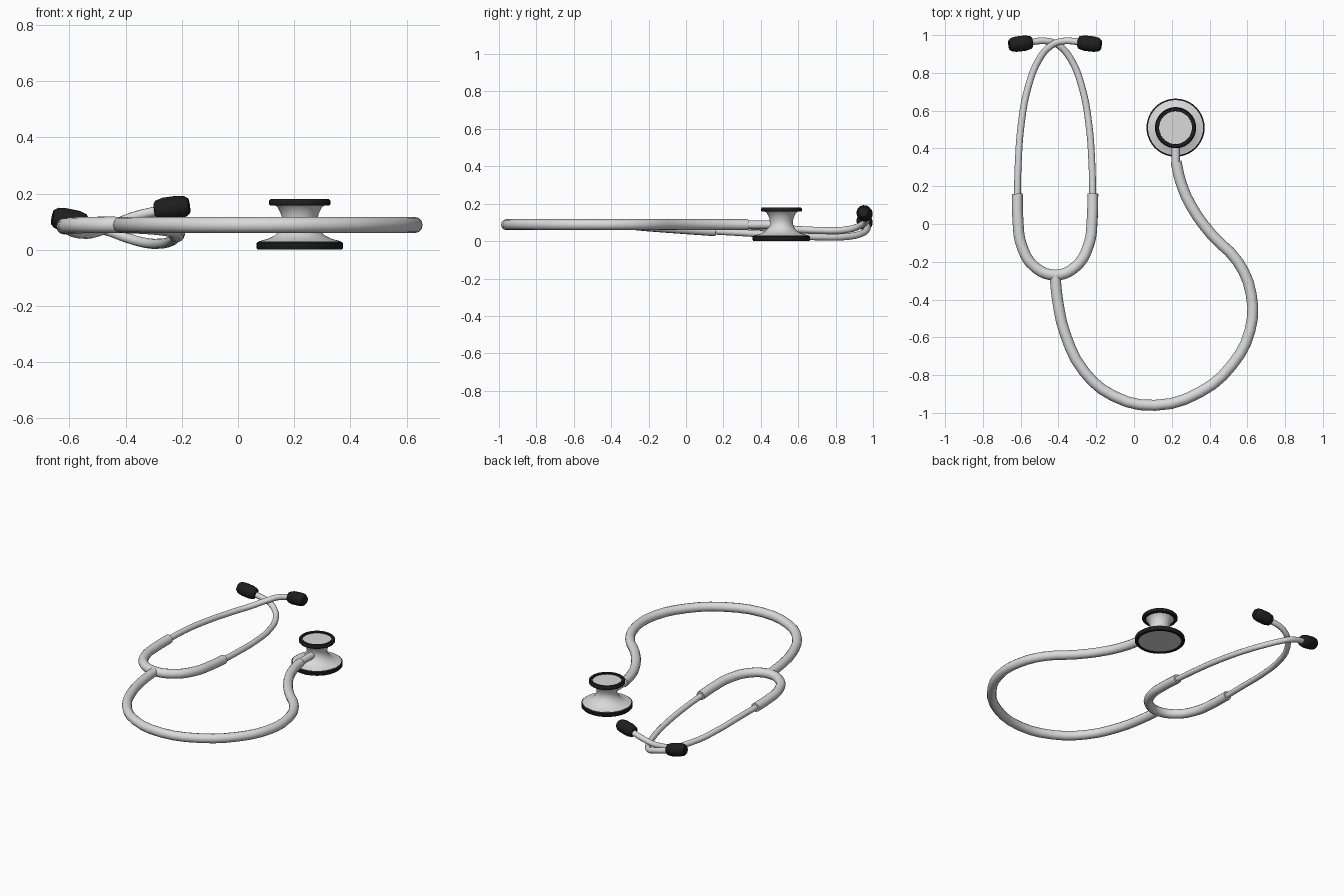
import bpy, bmesh, math
from mathutils import Vector

if "Cube" in bpy.data.objects:
    bpy.data.objects.remove(bpy.data.objects["Cube"])


def material(name, rgb):
    m = bpy.data.materials.new(name)
    m.diffuse_color = (*rgb, 1)
    m.use_nodes = True
    m.node_tree.nodes["Principled BSDF"].inputs["Base Color"].default_value = m.diffuse_color
    return m


GREY = material("light_grey", (0.7, 0.7, 0.7))
BLACK = material("soft_black", (0.013, 0.013, 0.013))


def finish(name, mesh, mat):
    mesh.materials.clear()
    mesh.materials.append(mat)
    ob = bpy.data.objects.new(name, mesh)
    bpy.context.collection.objects.link(ob)
    bpy.ops.object.select_all(action='DESELECT')
    ob.select_set(True)
    bpy.context.view_layer.objects.active = ob
    bpy.ops.object.shade_smooth_by_angle(angle=math.radians(40))
    return ob


def tube(name, points, radius, mat, steps=5):
    """Round tube swept along a smooth path, with closed ends."""
    cu = bpy.data.curves.new(name + "_path", 'CURVE')
    cu.dimensions = '3D'
    cu.bevel_depth = radius
    cu.bevel_resolution = 4
    cu.resolution_u = steps
    cu.use_fill_caps = True
    sp = cu.splines.new('BEZIER')
    sp.bezier_points.add(len(points) - 1)
    for bp, p in zip(sp.bezier_points, points):
        bp.co = p
        bp.handle_left_type = bp.handle_right_type = 'AUTO'
    tmp = bpy.data.objects.new(name + "_path", cu)
    bpy.context.collection.objects.link(tmp)
    bpy.context.view_layer.update()
    dg = bpy.context.evaluated_depsgraph_get()
    mesh = bpy.data.meshes.new_from_object(tmp.evaluated_get(dg))
    bpy.data.objects.remove(tmp)
    return finish(name, mesh, mat)


def lathe(name, profile, mat, origin, axis=(0, 0, 1), sides=40, closed=False):
    """Revolve (radius, height) points about an axis through origin."""
    rot = Vector((0, 0, 1)).rotation_difference(Vector(axis)).to_matrix()
    bm = bmesh.new()
    rings = []
    for r, h in profile:
        rings.append([bm.verts.new(Vector(origin) + rot @ Vector(
            (r * math.cos(2 * math.pi * i / sides), r * math.sin(2 * math.pi * i / sides), h)))
            for i in range(sides)])
    pairs = list(zip(rings, rings[1:]))
    if closed:
        pairs.append((rings[-1], rings[0]))
    for a, b in pairs:
        for i in range(sides):
            j = (i + 1) % sides
            bm.faces.new((a[i], a[j], b[j], b[i]))
    if not closed:
        bm.faces.new(rings[0])
        bm.faces.new(rings[-1])
    bmesh.ops.recalc_face_normals(bm, faces=bm.faces)
    mesh = bpy.data.meshes.new(name)
    bm.to_mesh(mesh)
    bm.free()
    return finish(name, mesh, mat)


# Long flexible hose from the fork to the chest piece
hose_xy = [(-0.418, -0.27), (-0.405, -0.40), (-0.365, -0.58), (-0.265, -0.78), (-0.11, -0.91),
           (0.11, -0.96), (0.35, -0.89), (0.52, -0.745), (0.615, -0.56), (0.62, -0.37),
           (0.55, -0.20), (0.41, -0.055), (0.30, 0.10), (0.245, 0.23), (0.223, 0.33)]
tube("hose", [(x, y, 0.088) for x, y in hose_xy], 0.029, GREY, 3)

# Fork holding both ear wires
CX = -0.418
fork = [(-0.20, 0.16, 0.083), (-0.197, 0.03, 0.084), (-0.178, -0.11, 0.086), (-0.11, -0.225, 0.088),
        (0, -0.27, 0.088),
        (0.11, -0.225, 0.083), (0.178, -0.11, 0.074), (0.197, 0.03, 0.064), (0.20, 0.16, 0.055)]
tube("fork", [(CX + x, y, z) for x, y, z in fork], 0.029, GREY)

# Ear wires: same outline mirrored, different heights so that they cross
wire_xy = [(-0.20, 0.12), (-0.195, 0.32), (-0.18, 0.52), (-0.145, 0.715), (-0.085, 0.87),
           (-0.02, 0.945), (0.04, 0.968), (0.14, 0.963)]
heights = {"left": (1, (0.083, 0.08, 0.068, 0.058, 0.063, 0.09, 0.115, 0.14)),
           "right": (-1, (0.055, 0.043, 0.031, 0.022, 0.025, 0.043, 0.065, 0.092))}
for side, (s, zs) in heights.items():
    tube(side + "_ear_wire", [(CX + s * x, y, z) for (x, y), z in zip(wire_xy, zs)], 0.018, GREY)

# Ear tips
tip = [(0.026, 0), (0.034, 0.006), (0.041, 0.035), (0.041, 0.085), (0.037, 0.11), (0.026, 0.124)]
lathe("right_ear_tip", tip, BLACK, (CX + 0.122, 0.962, 0.14), (1, -0.12, 0.14), 16)
lathe("left_ear_tip", tip, BLACK, (CX - 0.122, 0.962, 0.092), (-1, -0.12, 0.2), 16)

# Chest piece: waisted body, two rims, bell face, diaphragm and stem
C = (0.22, 0.51, 0)
lathe("chest_body", [(0.146, 0.022), (0.146, 0.03), (0.115, 0.038), (0.09, 0.05), (0.072, 0.068),
                     (0.061, 0.09), (0.062, 0.11), (0.068, 0.13), (0.078, 0.15), (0.09, 0.16)],
      GREY, C)
lathe("diaphragm_rim", [(0.133, 0.0), (0.149, 0.0), (0.154, 0.006), (0.154, 0.024),
                        (0.146, 0.029), (0.133, 0.024)], BLACK, C, closed=True)
lathe("diaphragm", [(0.135, 0.005), (0.135, 0.02)], GREY, C)
lathe("bell_rim", [(0.086, 0.157), (0.105, 0.157), (0.109, 0.162), (0.109, 0.174),
                   (0.104, 0.18), (0.088, 0.18)], BLACK, C, closed=True)
lathe("bell_face", [(0.088, 0.16), (0.088, 0.172)], GREY, C)
lathe("stem", [(0.022, 0), (0.022, 0.16)], GREY, (0.221, 0.31, 0.088), (0, 1, 0), 16)
